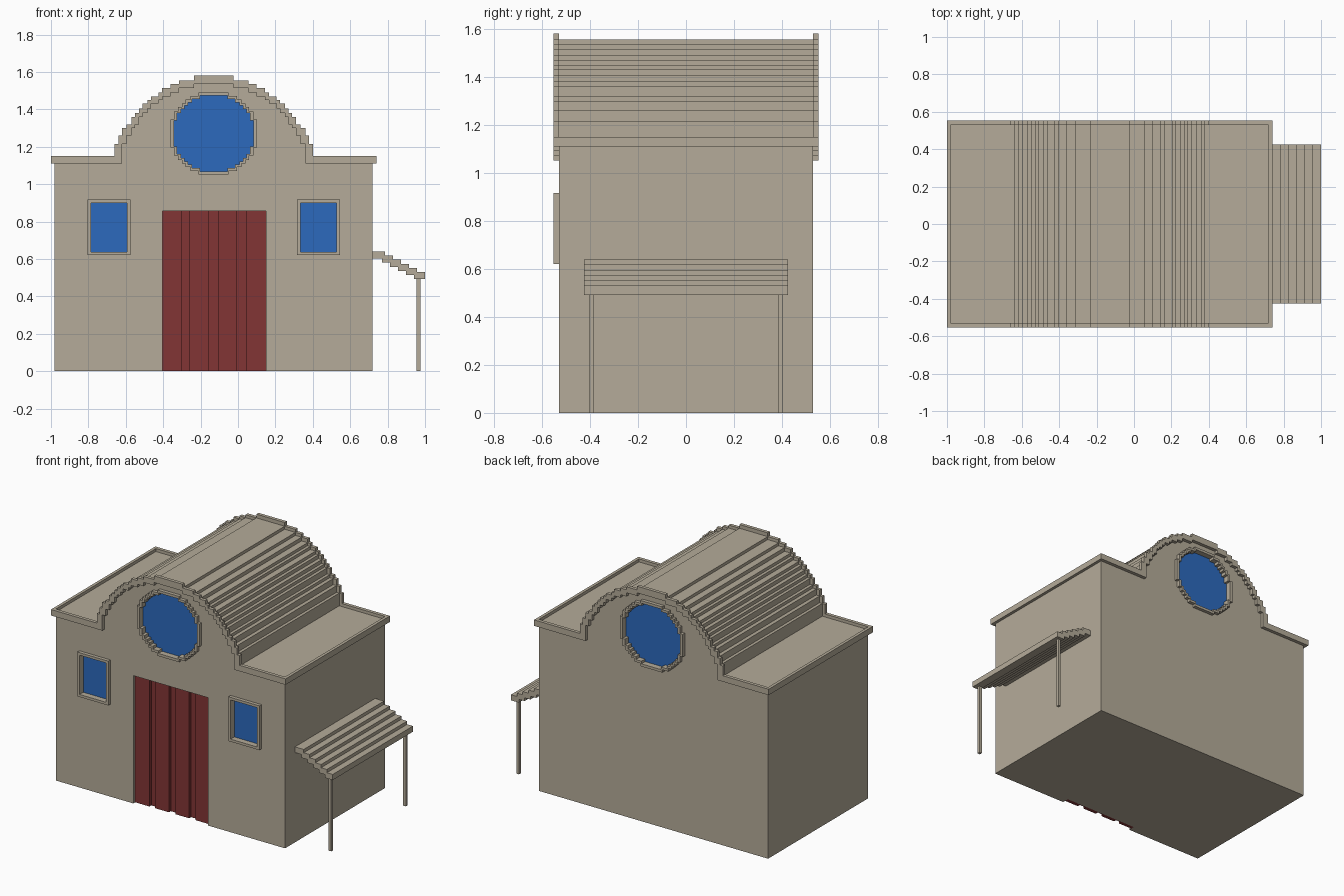
import bpy, bmesh

if "Cube" in bpy.data.objects:
    bpy.data.objects.remove(bpy.data.objects["Cube"])

CX = -0.13  # symmetry axis of the building


def material(name, rgb):
    m = bpy.data.materials.new(name)
    m.diffuse_color = (*rgb, 1)
    m.use_nodes = True
    m.node_tree.nodes["Principled BSDF"].inputs["Base Color"].default_value = m.diffuse_color
    return m


STONE = material("sand_stone", (0.46, 0.41, 0.32))
GLASS = material("blue_glass", (0.025, 0.143, 0.51))
WOOD = material("red_wood", (0.225, 0.035, 0.035))


def finish(name, bm, mat):
    bmesh.ops.recalc_face_normals(bm, faces=bm.faces[:])
    me = bpy.data.meshes.new(name)
    bm.to_mesh(me)
    bm.free()
    me.materials.append(mat)
    ob = bpy.data.objects.new(name, me)
    bpy.context.collection.objects.link(ob)
    return ob


def prism(name, pts, y0, y1, mat):
    """Extrude an x-z outline along y."""
    bm = bmesh.new()
    a = [bm.verts.new((x, y0, z)) for x, z in pts]
    b = [bm.verts.new((x, y1, z)) for x, z in pts]
    bm.faces.new(a)
    bm.faces.new(b[::-1])
    for i in range(len(pts)):
        j = (i + 1) % len(pts)
        bm.faces.new((a[i], b[i], b[j], a[j]))
    return finish(name, bm, mat)


def rect(x0, x1, z0, z1):
    return [(x0, z0), (x1, z0), (x1, z1), (x0, z1)]


def ring(name, outer, inner, y0, y1, mat):
    """Frame between two outlines with matching points."""
    bm = bmesh.new()
    loops = [[bm.verts.new((x, y, z)) for x, z in pts]
             for pts, y in ((outer, y0), (outer, y1), (inner, y1), (inner, y0))]
    for k in range(4):
        p, q = loops[k], loops[(k + 1) % 4]
        for i in range(len(p)):
            j = (i + 1) % len(p)
            bm.faces.new((p[i], p[j], q[j], q[i]))
    return finish(name, bm, mat)


# Stepped barrel arch: half widths and the height each one rises to
HALF = [.53, .51, .49, .465, .44, .42, .40, .38, .355, .335, .295, .275, .23, .185, .105]
RISE = [1.215, 1.26, 1.30, 1.32, 1.36, 1.38, 1.405, 1.43, 1.45, 1.47, 1.49,
        1.515, 1.535, 1.555, 1.58]


def arch(skip, edge, base):
    """Stepped outline from right eave to left eave, shrunk by some steps."""
    right, z = [(edge, base)], base
    for h, top in zip(HALF[skip:], RISE):
        right += [(h, z), (h, top)]
        z = top
    return [(CX + x, z) for x, z in right] + [(CX - x, z) for x, z in right[::-1]]


# Main hall with barrel roof
body = prism("hall", [(CX - .85, 0), (CX + .85, 0)] + arch(1, .85, 1.13), -.53, .53, STONE)

# Parapet trim on both gables, rails on both sides
trim = arch(0, .87, 1.15) + arch(2, .87, 1.11)[::-1]
for side, s in (("front", -1), ("back", 1)):
    prism(side + "_parapet", trim, s * .53, s * .553, STONE)
for side, s in (("left", -1), ("right", 1)):
    prism(side + "_roof_rail", rect(*sorted((CX + s * .85, CX + s * .87)), 1.11, 1.15),
          -.53, .53, STONE)

# Round window outline, stepped
STEPS = [.232, .212, .19, .17, .15, .125, .08]


def round_outline(scale):
    quad = []
    for i, a in enumerate(STEPS):
        b = STEPS[-1 - i]
        quad.append((a, b))
        if i < len(STEPS) - 1:
            quad.append((STEPS[i + 1], b))
    pts = []
    for _ in range(4):
        pts += quad
        quad = [(-z, x) for x, z in quad]
    return [(CX + x * scale, 1.271 + z * scale * .95) for x, z in pts]


cutters = []


def window(name, outer, inner, s):
    cutters.append(prism("cutter", inner, s * .51, s * .6, STONE))
    ring(name + "_frame", outer, inner, s * .53, s * .553, STONE)
    prism(name + "_glass", inner, s * .508, s * .514, GLASS)


for side, s in (("front", -1), ("back", 1)):
    window(side + "_round_window", round_outline(1), round_outline(.92), s)
for side, s in (("left", -1), ("right", 1)):
    x = CX + s * .56
    window(side + "_window", rect(x - .115, x + .115, .62, .917),
           rect(x - .097, x + .097, .637, .9), -1)

# Recessed plank door
cutters.append(prism("cutter", rect(-.405, .15, -.1, .857), -.6, -.485, STONE))
prism("door_back", rect(-.405, .15, 0, .857), -.49, -.48, WOOD)
for i, (x0, x1) in enumerate([(-.405, -.30), (-.26, -.155), (-.107, -.005), (.043, .15)]):
    prism(f"door_plank_{i + 1}", rect(x0, x1, 0, .857), -.51, -.489, WOOD)

# Cut the openings out of the hall
bpy.context.view_layer.objects.active = body
for c in cutters:
    mod = body.modifiers.new("opening", 'BOOLEAN')
    mod.operation, mod.solver, mod.object = 'DIFFERENCE', 'EXACT', c
    bpy.ops.object.modifier_apply(modifier=mod.name)
    bpy.data.objects.remove(c)

# Stepped side awning
top, under = [], []
for i in range(6):
    x0, x1 = (.72 if i == 0 else .742 + .043 * i), .785 + .043 * i
    z = .64 - .022 * i
    top += [(x0, z), (x1, z)]
    u0, u1 = (.72 if i == 0 else x0 - .015), (1.0 if i == 5 else x1 - .015)
    under += [(u0, z - .038), (u1, z - .038)]
prism("awning", top + under[::-1], -.425, .425, STONE)

# Awning posts
for side, s in (("front", -1), ("back", 1)):
    prism(side + "_awning_post", rect(.955, .975, 0, .5), s * .385, s * .405, STONE)
